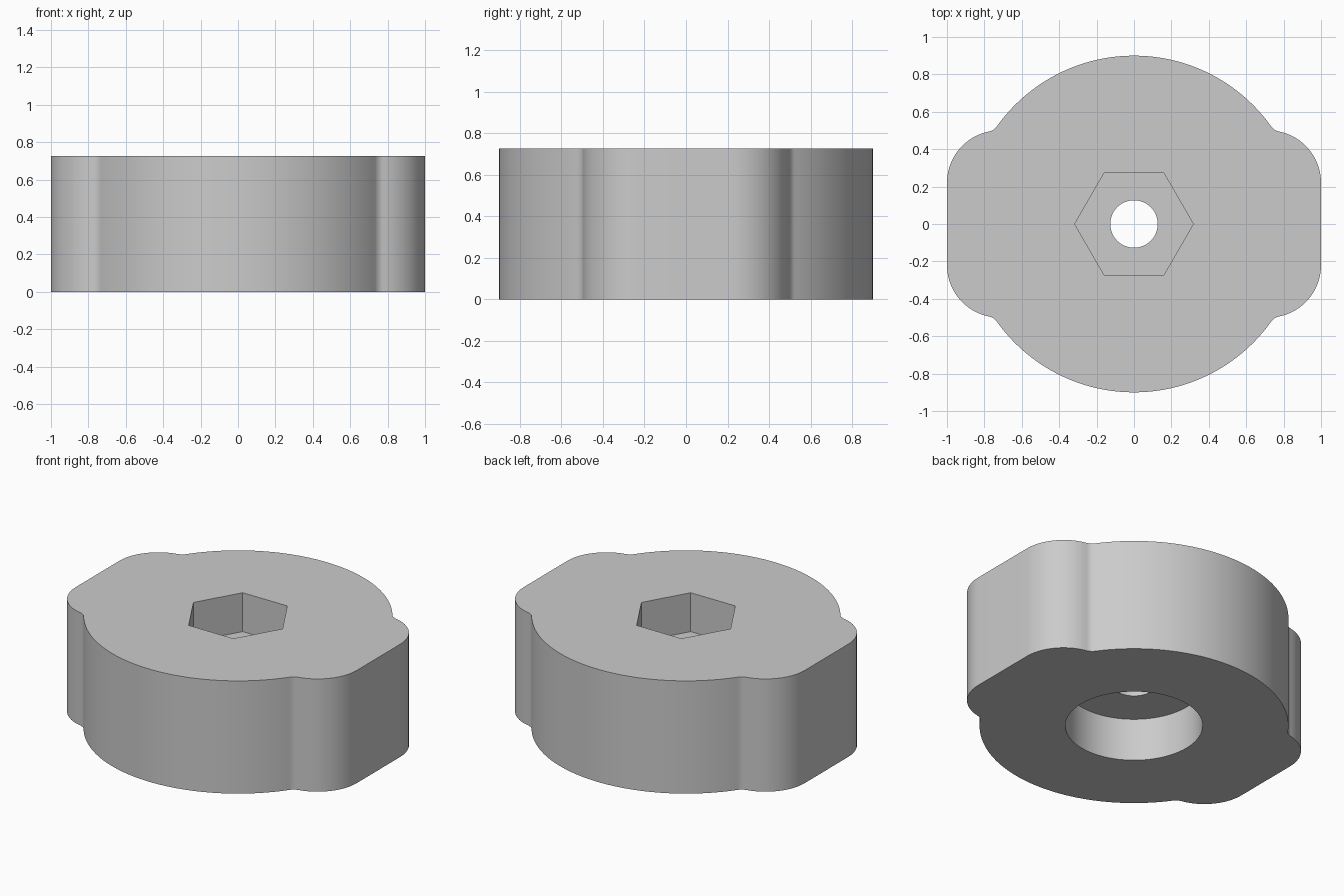
import bpy
import bmesh
from math import pi, cos, sin, atan2
from mathutils import Vector
from mathutils.geometry import intersect_sphere_sphere_2d

cube = bpy.data.objects.get("Cube")
if cube:
    bpy.data.objects.remove(cube, do_unlink=True)

HEIGHT, POCKET_FLOOR, BORE_TOP = 0.725, 0.475, 0.275
BODY_R, LUG_R, FILLET_R = 0.9, 0.28, 0.07
LUG_CENTRE = Vector((1 - LUG_R, 0.22))


def arc(centre, radius, start, end, steps):
    """Points along an arc, both ends included."""
    angles = [start + (end - start) * i / steps for i in range(steps + 1)]
    return [(centre[0] + radius * cos(a), centre[1] + radius * sin(a)) for a in angles]


def polygon(radius, sides):
    return arc((0, 0), radius, 0, 2 * pi, sides)[:-1]


def angle(v):
    return atan2(v.y, v.x)


def body_outline():
    """Round body with a rounded lug each side, blended by small fillets."""
    hits = intersect_sphere_sphere_2d((0, 0), BODY_R + FILLET_R,
                                      LUG_CENTRE, LUG_R + FILLET_R)
    fillet = max(hits, key=lambda p: p.y)
    quarter = arc(LUG_CENTRE, LUG_R, 0, angle(fillet - LUG_CENTRE), 24)
    quarter += arc(fillet, FILLET_R, angle(LUG_CENTRE - fillet), angle(-fillet), 10)[1:]
    quarter += arc((0, 0), BODY_R, angle(fillet), pi / 2, 32)[1:]
    half = quarter + [(-x, y) for x, y in reversed(quarter[:-1])]
    return half + [(-x, -y) for x, y in half]


bm = bmesh.new()


def wall(points, low, high):
    """Vertical wall along a closed outline; returns its lower and upper rims."""
    rims = []
    for z in (low, high):
        verts = [bm.verts.new((x, y, z)) for x, y in points]
        rims.append([bm.edges.new((v, verts[i - 1])) for i, v in enumerate(verts)])
    bmesh.ops.bridge_loops(bm, edges=rims[0] + rims[1])
    return rims


def annulus(outer, inner):
    bmesh.ops.triangle_fill(bm, edges=outer + inner, use_beauty=True)


# Vertical walls: outside, hexagonal pocket, through hole, round bore below
body_low, body_high = wall(body_outline(), 0, HEIGHT)
hex_low, hex_high = wall(polygon(0.317, 6), POCKET_FLOOR, HEIGHT)
hole_low, hole_high = wall(polygon(0.127, 48), BORE_TOP, POCKET_FLOOR)
bore_low, bore_high = wall(polygon(0.4, 96), 0, BORE_TOP)

# Level faces joining them
annulus(body_high, hex_high)
annulus(hex_low, hole_high)
annulus(bore_high, hole_low)
annulus(body_low, bore_low)
bmesh.ops.recalc_face_normals(bm, faces=bm.faces)

mesh = bpy.data.meshes.new("knob_body")
bm.to_mesh(mesh)
bm.free()
knob = bpy.data.objects.new("knob_body", mesh)
bpy.context.collection.objects.link(knob)

# Plain grey material
grey = bpy.data.materials.new("light_grey")
grey.use_nodes = True
colour = (0.6, 0.6, 0.6, 1)
grey.diffuse_color = colour
grey.node_tree.nodes["Principled BSDF"].inputs["Base Color"].default_value = colour
mesh.materials.append(grey)

# Smooth curved walls, keep rims and hexagon corners sharp
bpy.ops.object.select_all(action="DESELECT")
knob.select_set(True)
bpy.context.view_layer.objects.active = knob
bpy.ops.object.shade_smooth_by_angle(angle=pi / 6)
